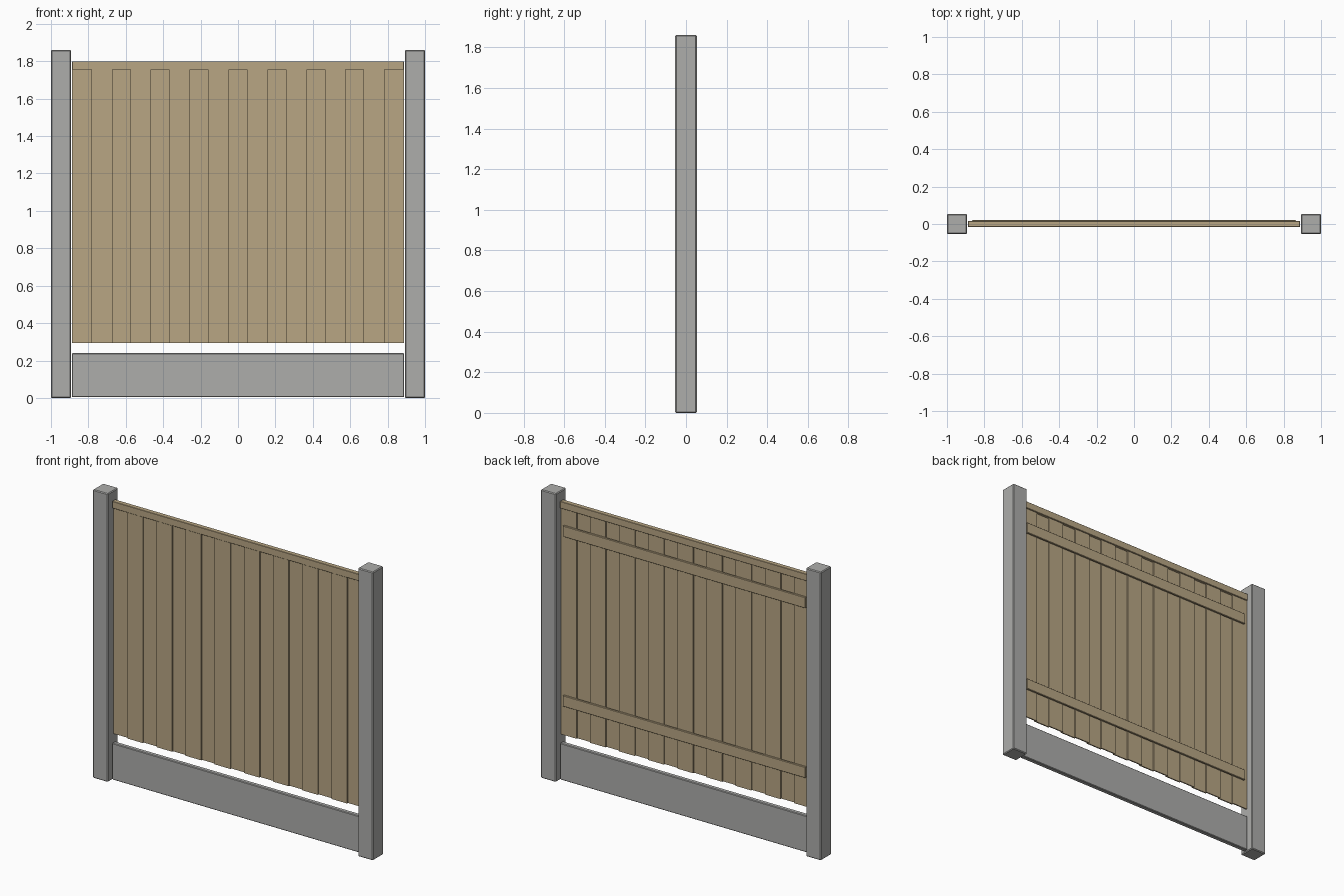
import bpy

cube = bpy.data.objects.get("Cube")
if cube:
    bpy.data.objects.remove(cube, do_unlink=True)


def make_material(name, color):
    mat = bpy.data.materials.new(name)
    mat.use_nodes = True
    mat.diffuse_color = color
    mat.node_tree.nodes["Principled BSDF"].inputs["Base Color"].default_value = color
    return mat


concrete = make_material("concrete grey", (0.42, 0.42, 0.41, 1))
timber = make_material("tan timber", (0.48, 0.38, 0.23, 1))


def box(name, xs, ys, zs, mat, bevel=0):
    """Box between pairs of limits on each axis, with optional chamfered edges."""
    spans = (xs, ys, zs)
    bpy.ops.mesh.primitive_cube_add(size=1, location=[sum(s) / 2 for s in spans])
    obj = bpy.context.object
    obj.name = name
    obj.scale = [s[1] - s[0] for s in spans]
    bpy.ops.object.transform_apply(location=False, rotation=False, scale=True)
    obj.data.materials.append(mat)
    if bevel:
        mod = obj.modifiers.new("chamfer", "BEVEL")
        mod.width = bevel
        mod.segments = 1
    return obj


# Concrete posts
for side, label in ((1, "left"), (-1, "right")):
    xs = sorted((side * 0.892, side * 1.0))
    box(f"{label}_post", xs, (-0.053, 0.053), (0, 1.86), concrete, 0.005)

# Gravel board along the ground
box("gravel_board", (-0.888, 0.888), (-0.015, 0.015), (0.004, 0.24), concrete, 0.004)

# Overlapping vertical boards: nine behind, eight in front covering the gaps
PITCH = 0.208
HALF = 0.056


def board_row(name, count, ys):
    for i in range(count):
        x = (i - (count - 1) / 2) * PITCH
        box(f"{name}_{i + 1}", (x - HALF, x + HALF), ys, (0.295, 1.757), timber)


board_row("back_board", 9, (0.0, 0.008))
board_row("front_board", 8, (-0.009, -0.001))

# Capping rail over the board tops
box("capping_rail", (-0.888, 0.888), (-0.015, 0.016), (1.755, 1.80), timber, 0.002)

# Horizontal battens on the back
for label, z in (("lower", 0.52), ("upper", 1.615)):
    box(f"{label}_batten", (-0.865, 0.865), (0.007, 0.021), (z - 0.035, z + 0.035), timber, 0.002)
